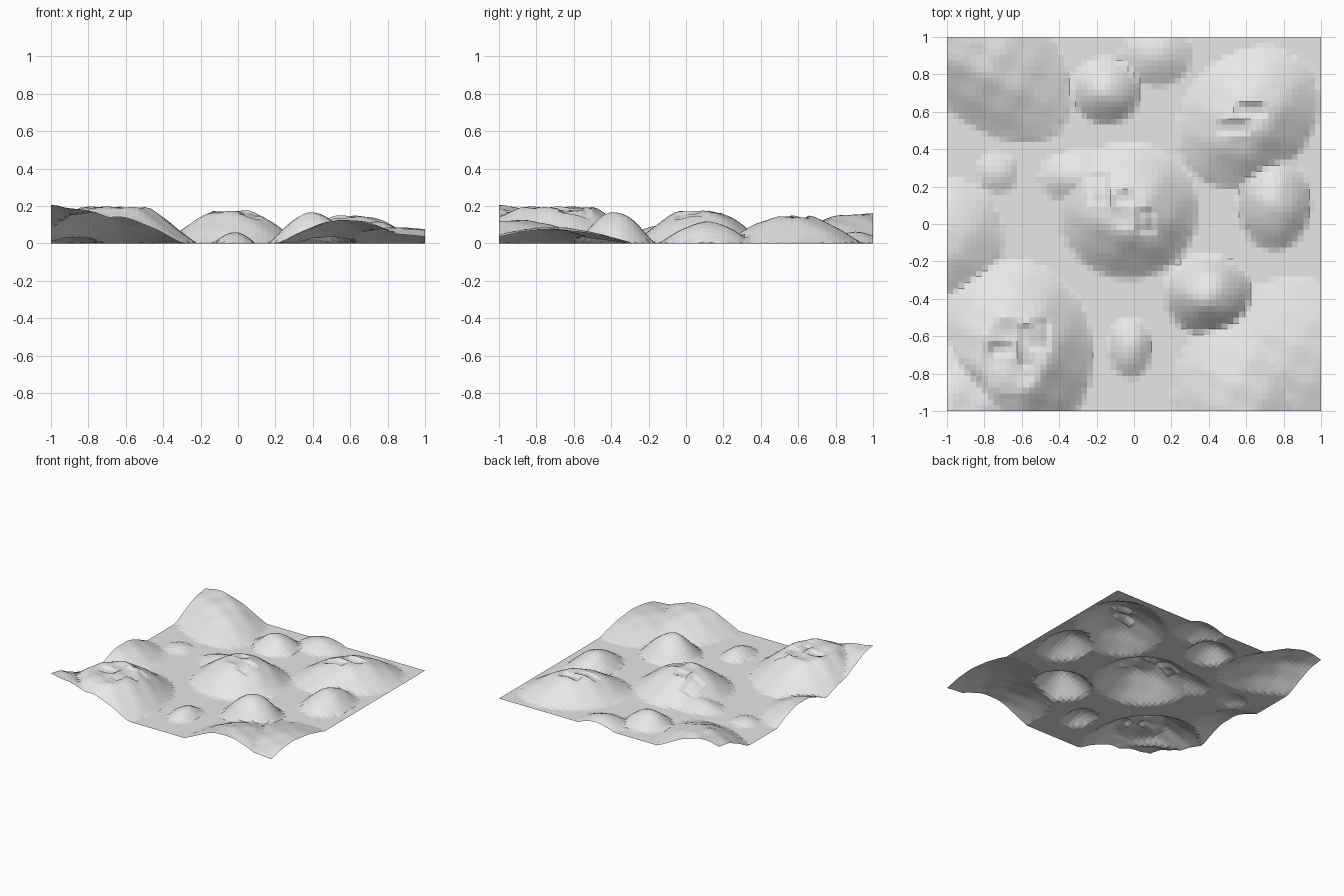
import bpy, bmesh, math

cube = bpy.data.objects.get("Cube")
if cube:
    bpy.data.objects.remove(cube, do_unlink=True)

CELLS = 64

# Mounds: centre x, centre y, radius x, radius y, turn in degrees, height, flat-top limit
MOUNDS = [
    (-.85, .95, .66, .36, -45, .16, .155),   # back right corner
    (-.15, .71, .19, .18, 0, .10, .10),
    (.12, .91, .20, .18, 0, .06, .06),
    (.61, .57, .43, .34, 45, .155, .145),    # back left
    (.75, .11, .20, .26, 0, .115, .115),
    (-.03, .07, .38, .37, 0, .19, .17),      # middle
    (-.28, .25, .24, .15, 0, .06, .06),
    (-.73, .28, .12, .12, 0, .03, .03),
    (-1, -.08, .31, .34, 0, .10, .10),       # right edge
    (-.66, -.70, .45, .52, 0, .24, .19),     # front right plateau
    (-1.05, -1.05, .70, .55, 0, .21, .205),
    (.40, -.38, .24, .22, 0, .165, .165),
    (.58, -.93, .38, .50, 0, .125, .125),    # front left corner
    (.86, -.72, .45, .46, 0, .085, .085),
    (-.02, -.66, .12, .17, 0, .06, .06),
]

# Shallow steps broken into the summits: x range, y range
STEPS = [
    (-.22, -.14, .10, .28), (-.10, -.03, .10, .17), (0, .12, -.06, .08),
    (-.78, -.63, -.71, -.64), (-.55, -.44, -.66, -.52), (-.62, -.56, -.78, -.55),
    (.45, .60, .48, .56), (.55, .70, .58, .65),
]


def mound_height(x, y, mound):
    cx, cy, rx, ry, turn, height, limit = mound
    a = math.radians(turn)
    dx, dy = x - cx, y - cy
    u = (dx * math.cos(a) + dy * math.sin(a)) / rx
    v = (dy * math.cos(a) - dx * math.sin(a)) / ry
    r2 = u * u + v * v
    return min(limit, height * (1 - r2) ** 1.35) if r2 < 1 else 0


def ground_height(x, y):
    h = max(mound_height(x, y, m) for m in MOUNDS)
    if h < .005:
        return 0
    if any(x0 < x < x1 and y0 < y < y1 for x0, x1, y0, y1 in STEPS):
        h -= .016
    ripple = math.sin(x * 23 + y * 9) * math.sin(y * 27 - x * 7) * .04
    return min(.205, h * (1 + ripple))


# Single-sheet terrain
bm = bmesh.new()
bmesh.ops.create_grid(bm, x_segments=CELLS, y_segments=CELLS, size=1)
for v in bm.verts:
    v.co.z = ground_height(v.co.x, v.co.y)
mesh = bpy.data.meshes.new("hilly_ground")
bm.to_mesh(mesh)
bm.free()
ground = bpy.data.objects.new("hilly_ground", mesh)
bpy.context.collection.objects.link(ground)

# Plain grey material
grey = bpy.data.materials.new("light_grey")
grey.use_nodes = True
color = (.8, .8, .8, 1)
grey.diffuse_color = color
for node in grey.node_tree.nodes:
    if node.type == "BSDF_PRINCIPLED":
        node.inputs["Base Color"].default_value = color
mesh.materials.append(grey)
